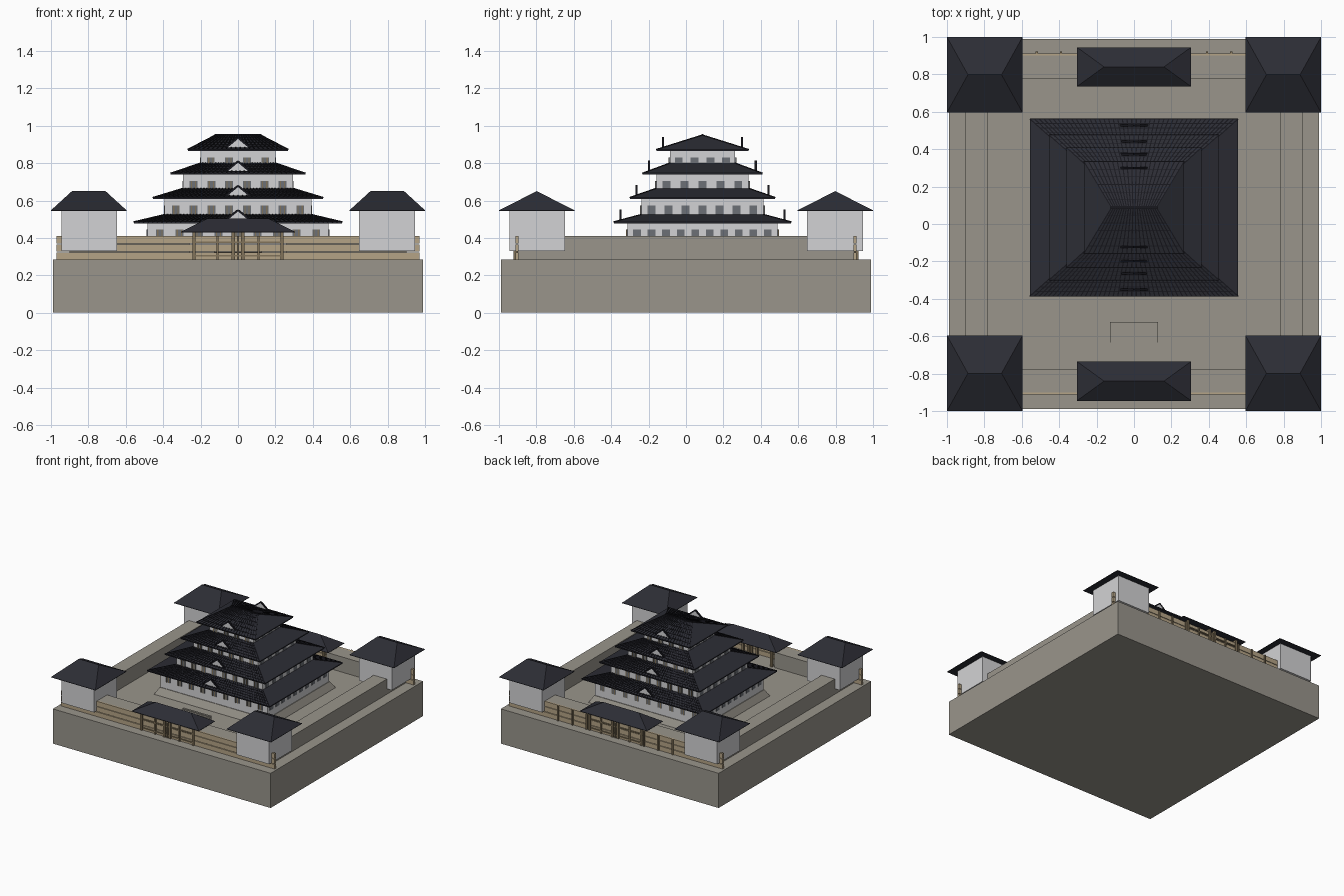
import bpy, bmesh, math
from mathutils import Vector, Matrix

cube = bpy.data.objects.get("Cube")
if cube:
    bpy.data.objects.remove(cube, do_unlink=True)


def material(name, rgb):
    m = bpy.data.materials.new(name)
    m.use_nodes = True
    m.diffuse_color = (*rgb, 1)
    m.node_tree.nodes["Principled BSDF"].inputs["Base Color"].default_value = (*rgb, 1)
    return m


STONE = material("stone", (0.32, 0.30, 0.26))
PLASTER = material("white plaster", (0.65, 0.65, 0.66))
ROOF = material("dark roof", (0.025, 0.026, 0.035))
TILE = material("black tile ribs", (0.009, 0.009, 0.013))
WOOD = material("tan wood", (0.46, 0.37, 0.24))
BEAM = material("brown beam", (0.22, 0.17, 0.10))
GLASS = material("grey window", (0.15, 0.16, 0.18))


class Part:
    """Collects simple solids into one named object."""

    def __init__(self, name, mat):
        self.name, self.mat, self.bm = name, mat, bmesh.new()

    def box(self, x0, x1, y0, y1, z0, z1):
        size = Matrix.Diagonal((abs(x1 - x0), abs(y1 - y0), z1 - z0, 1))
        mid = Matrix.Translation(((x0 + x1) / 2, (y0 + y1) / 2, (z0 + z1) / 2))
        bmesh.ops.create_cube(self.bm, size=1, matrix=mid @ size)

    def hull(self, points):
        vs = [self.bm.verts.new(p) for p in points]
        bmesh.ops.convex_hull(self.bm, input=vs)

    def bar(self, a, b, w):
        a, b = Vector(a), Vector(b)
        d = b - a
        m = (Matrix.Translation((a + b) / 2) @ d.to_track_quat("X", "Z").to_matrix().to_4x4()
             @ Matrix.Diagonal((d.length, w, w, 1)))
        bmesh.ops.create_cube(self.bm, size=1, matrix=m)

    def hip(self, cx, cy, hx, hy, tx, ty, z0, z1, lip=0.008):
        """Hipped roof from an eave rectangle up to a top rectangle or ridge."""
        signs = [(-1, -1), (1, -1), (1, 1), (-1, 1)]
        pts = [(cx + i * hx, cy + j * hy, z) for i, j in signs for z in (z0, z0 + lip)]
        tops = signs if ty else [(-1, 0), (1, 0)]
        self.hull(pts + [(cx + i * tx, cy + j * ty, z1) for i, j in tops])

    def finish(self):
        bmesh.ops.dissolve_limit(self.bm, angle_limit=0.002, verts=self.bm.verts, edges=self.bm.edges)
        bmesh.ops.recalc_face_normals(self.bm, faces=self.bm.faces)
        me = bpy.data.meshes.new(self.name)
        self.bm.to_mesh(me)
        self.bm.free()
        me.materials.append(self.mat)
        bpy.context.collection.objects.link(bpy.data.objects.new(self.name, me))


# Stone terrace and enclosure walls
GROUND, TOP = 0.285, 0.41
p = Part("terrace", STONE)
p.box(-0.99, 0.99, -0.99, 0.99, 0, GROUND)
p.finish()

p = Part("enclosure_walls", STONE)
for s in (-1, 1):
    p.box(s * 0.78, s * 0.90, -0.82, 0.82, GROUND, TOP)
    for t in (-1, 1):
        p.box(s * 0.26, s * 0.90, t * 0.775, t * 0.90, GROUND, TOP)
p.finish()

# Wooden plank cladding, doors and posts on the front and back
planks = Part("plank_fences", WOOD)
posts = Part("fence_posts", BEAM)
for t in (-1, 1):
    for z0, z1 in ((0.285, 0.322), (0.327, 0.366), (0.370, 0.41)):
        planks.box(-0.97, 0.97, t * 0.895, t * 0.912, z0, z1)
    for i in range(-4, 5):
        if t > 0 or abs(i) in (0, 1):
            x = i * 0.13 if t > 0 else i * 0.11
            posts.box(x - 0.006, x + 0.006, t * 0.905, t * 0.922, GROUND, TOP)
    for z in (0.30, 0.372):
        posts.box(-0.24, 0.24, t * 0.908, t * 0.92, z, z + 0.009)
    for x in (-0.235, -0.025, 0.025, 0.235):
        posts.box(x - 0.009, x + 0.009, t * 0.88, t * 0.922, GROUND, 0.435)
        posts.box(x - 0.009, x + 0.009, t * 0.77, t * 0.79, GROUND, 0.435)
planks.finish()
posts.finish()

# Gate roofs
for t, label in ((-1, "front"), (1, "back")):
    p = Part(label + "_gate_roof", ROOF)
    p.hip(0, t * 0.84, 0.305, 0.105, 0.16, 0, 0.43, 0.505, 0.003)
    p.finish()

# Corner towers
walls = Part("corner_tower_walls", PLASTER)
roofs = Part("corner_tower_roofs", ROOF)
for s in (-1, 1):
    for t in (-1, 1):
        walls.box(s * 0.647, s * 0.945, t * 0.647, t * 0.945, 0.33, 0.55)
        roofs.hip(s * 0.798, t * 0.798, 0.202, 0.202, 0.09, 0, 0.545, 0.65, 0.003)
walls.finish()
roofs.finish()

# Courtyard steps
p = Part("courtyard_steps", STONE)
for i in range(8):
    p.box(-0.127, 0.127, -0.65 + i * 0.0156, -0.525, GROUND, GROUND + (i + 1) * 0.008)
p.finish()

# Main keep: wall half sizes, wall heights, eave half sizes, roof heights, window counts
CY = 0.088
TIERS = [
    (0.485, 0.40, 0.335, 0.485, 0.557, 0.474, 0.478, 0.525, 9, 10),
    (0.392, 0.327, 0.50, 0.615, 0.455, 0.388, 0.608, 0.665, 8, 7),
    (0.294, 0.247, 0.64, 0.745, 0.36, 0.32, 0.738, 0.80, 6, 5),
    (0.20, 0.174, 0.78, 0.87, 0.268, 0.246, 0.865, 0.95, 4, 4),
]
p = Part("keep_plinth", STONE)
p.hip(0, CY, 0.52, 0.435, 0.49, 0.405, GROUND, 0.34, 0.001)
p.finish()

walls = Part("keep_walls", PLASTER)
roofs = Part("keep_roofs", ROOF)
ribs = Part("roof_tile_ribs", TILE)
panes = Part("keep_windows", GLASS)
bars = Part("window_bars", BEAM)
gables = Part("gable_panels", PLASTER)
trims = Part("gable_trims", TILE)

for k, (wx, wy, w0, w1, ex, ey, z0, z1, nx, ny) in enumerate(TIERS):
    last = k == len(TIERS) - 1
    tx, ty = (0.12, 0) if last else TIERS[k + 1][:2]
    walls.box(-wx, wx, CY - wy, CY + wy, w0, w1)
    roofs.hip(0, CY, ex, ey, tx, ty, z0, z1)

    # Windows on all four sides
    b, t, h, d = z0 - 0.082, z0 - 0.034, 0.021, 0.004
    for s in (-1, 1):
        face = CY + s * wy
        for i in range(nx):
            x = (i + 0.5 - nx / 2) * 2 * wx * 0.97 / nx
            panes.box(x - h, x + h, face, face + s * d, b, t)
            for o in (-0.011, 0.011):
                bars.box(x + o - 0.003, x + o + 0.003, face, face + s * 2 * d, b, t)
        for i in range(ny):
            y = CY + (i + 0.5 - ny / 2) * 2 * wy * 0.97 / ny
            panes.box(s * wx, s * (wx + d), y - h, y + h, b, t)

        # Tile ribs fanning down the front and back slopes, with cross courses
        def slope(u, f):
            return (u * (ex + (tx - ex) * f), CY + s * (ey + (ty - ey) * f),
                    z0 + 0.008 + (z1 - z0 - 0.008) * f)
        n = round(ex * 80)
        for i in range(n + 1):
            u = 2 * i / n - 1
            ribs.bar(slope(u, 0), slope(u, 1), 0.006)
        for f in range(6):
            ribs.bar(slope(-1, f / 6), slope(1, f / 6), 0.004)

        # Decorative triangular gable standing near the eave
        gy, gz, gw, gh = CY + s * (ey - 0.035), z0 + 0.005, 0.072, 0.06
        gables.hull([(x, gy + o, z) for o in (-0.004, 0.004)
                     for x, z in ((-gw, gz), (gw, gz), (0, gz + gh))])
        for m in (-1, 1):
            trims.bar((m * (gw + 0.008), gy, gz), (0, gy, gz + gh + 0.006), 0.011)

# Top ridge beam
ribs.bar((-0.125, CY, 0.95), (0.125, CY, 0.95), 0.012)
for part in (walls, roofs, ribs, panes, bars, gables, trims):
    part.finish()
